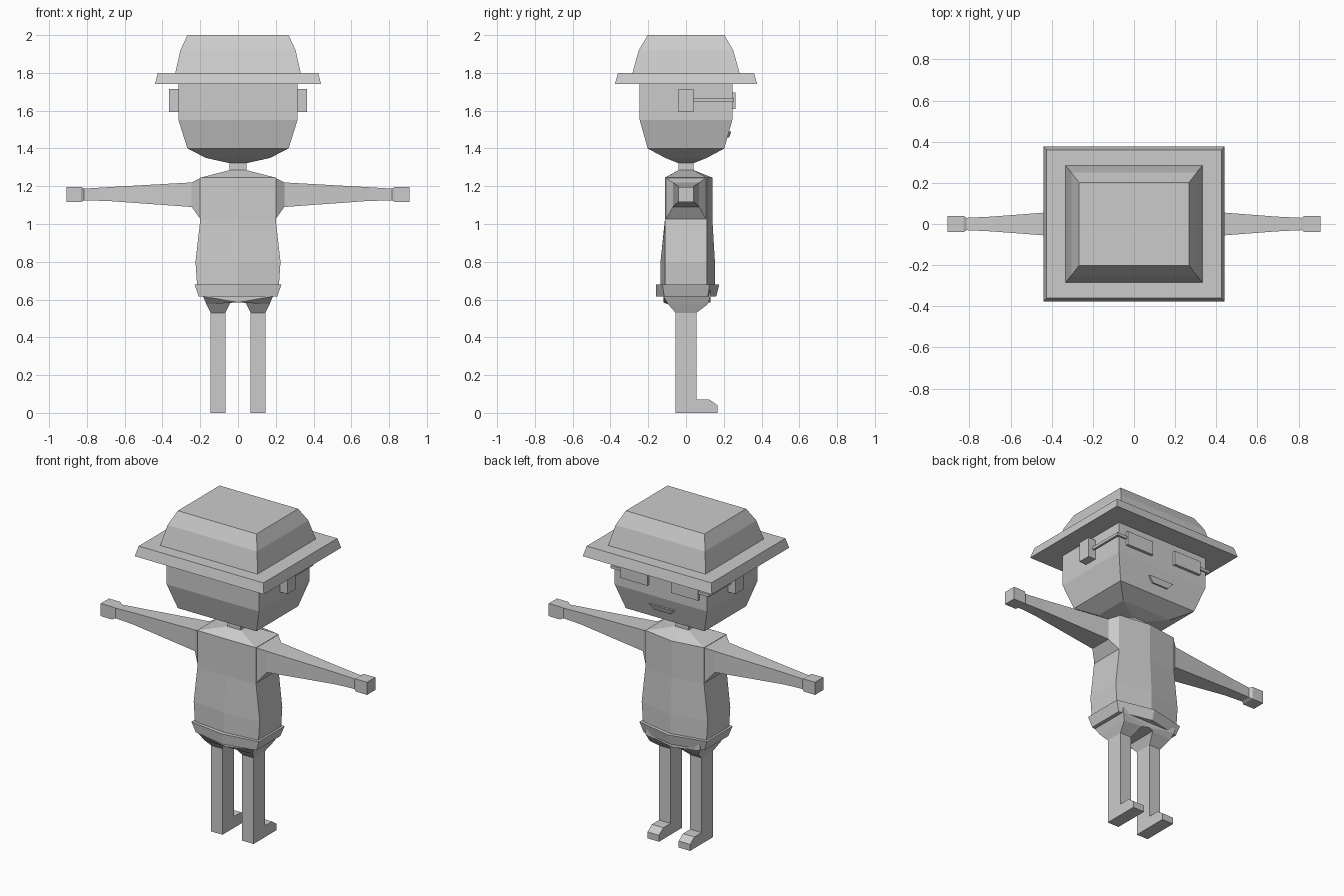
import bpy, bmesh

if "Cube" in bpy.data.objects:
    bpy.data.objects.remove(bpy.data.objects["Cube"])

grey = bpy.data.materials.new("plain_grey")
grey.diffuse_color = (0.6, 0.6, 0.6, 1)
grey.use_nodes = True
grey.node_tree.nodes["Principled BSDF"].inputs["Base Color"].default_value = grey.diffuse_color


def loft(name, rings):
    """Closed solid through rings of equal point count."""
    bm = bmesh.new()
    loops = [[bm.verts.new(p) for p in r] for r in rings]
    n = len(rings[0])
    for a, b in zip(loops, loops[1:]):
        for i in range(n):
            j = (i + 1) % n
            bm.faces.new((a[i], a[j], b[j], b[i]))
    bm.faces.new(loops[0])
    bm.faces.new(loops[-1])
    bmesh.ops.recalc_face_normals(bm, faces=bm.faces)
    me = bpy.data.meshes.new(name)
    bm.to_mesh(me)
    bm.free()
    me.materials.append(grey)
    ob = bpy.data.objects.new(name, me)
    bpy.context.collection.objects.link(ob)
    return ob


def rect(x, y, z):
    return [(-x, -y, z), (x, -y, z), (x, y, z), (-x, y, z)]


def hexa(x, y, back, front, z):
    return [(-x, -y, z), (0, back, z), (x, -y, z),
            (x, y, z), (0, front, z), (-x, y, z)]


def box(name, x0, x1, y0, y1, z0, z1):
    return loft(name, [[(x0, y0, z), (x1, y0, z), (x1, y1, z), (x0, y1, z)]
                       for z in (z0, z1)])


# Hat
loft("hat_brim", [rect(.44, .377, 1.74), rect(.425, .36, 1.80)])
loft("hat_crown", [rect(.333, .285, 1.795), rect(.305, .25, 1.92),
                   rect(.268, .203, 2.0)])

# Head and neck
loft("head", [rect(.045, .04, 1.322), rect(.17, .11, 1.35),
              rect(.268, .203, 1.40), rect(.315, .245, 1.55),
              rect(.315, .245, 1.76)])
loft("neck", [rect(.045, .04, 1.27), rect(.045, .04, 1.335)])

# Torso with a ridge down the front and back
loft("torso", [hexa(.215, .11, -.135, .153, .65),
               hexa(.225, .11, -.135, .153, .80),
               hexa(.20, .11, -.112, .14, 1.02),
               hexa(.20, .11, -.112, .14, 1.245),
               hexa(.045, .04, -.04, .04, 1.285)])
loft("belt", [hexa(.208, .115, -.16, .16, .617),
              hexa(.23, .125, -.16, .176, .68)])

# Mouth
loft("mouth", [[(-w, y0, z), (w, y0, z), (w, y1, z), (-w, y1, z)]
               for w, y0, y1, z in ((.055, .20, .228, 1.457),
                                    (.085, .21, .24, 1.49))])

for s, side in ((1, "right"), (-1, "left")):
    # Arm and hand, tapering outward
    loft(side + "_arm", [
        [(s * x, -y, z0), (s * x, y, z0), (s * x, y, z1), (s * x, -y, z1)]
        for x, y, z0, z1 in ((.195, .11, 1.02, 1.245), (.245, .07, 1.09, 1.22),
                             (.69, .036, 1.122, 1.195),
                             (.815, .03, 1.125, 1.187),
                             (.83, .04, 1.117, 1.195),
                             (.908, .04, 1.117, 1.195))])

    # Hip narrowing into the leg
    loft(side + "_hip", [
        [(s * xi, yb, zi), (s * xo, yb, zo), (s * xo, yf, zo), (s * xi, yf, zi)]
        for xi, zi, xo, zo, yb, yf in (
            (0, .65, .185, .65, -.12, .13), (0, .585, .185, .617, -.12, .13),
            (.04, .583, .167, .575, -.095, .115),
            (.067, .53, .145, .53, -.055, .055))])

    # Leg with foot, from a side profile
    profile = [(-.055, 0), (.167, 0), (.167, .04), (.125, .07),
               (.055, .07), (.055, .532), (-.055, .532)]
    loft(side + "_leg", [[(s * x, y, z) for y, z in profile]
                         for x in (.067, .145)])

    # Ear and glasses
    box(side + "_ear", s * .30, s * .365, -.04, .04, 1.593, 1.715)
    box(side + "_lens", s * .08, s * .265, .235, .262, 1.61, 1.695)
    box(side + "_glasses_hinge", s * .255, s * .335, .235, .255, 1.648, 1.665)
    box(side + "_glasses_temple", s * .322, s * .335, .03, .255, 1.648, 1.665)
